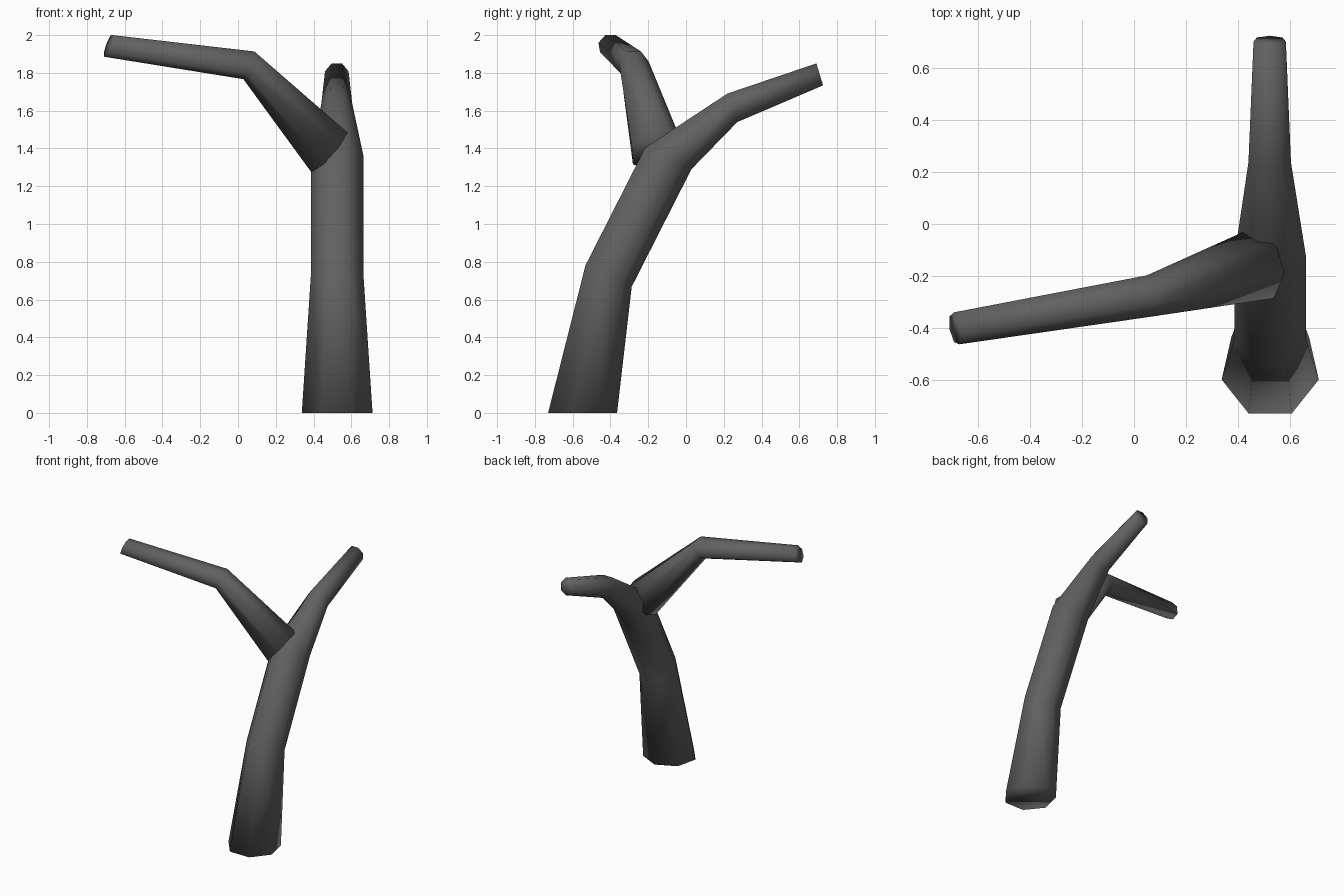
import bpy, bmesh, math
from mathutils import Vector

if "Cube" in bpy.data.objects:
    bpy.data.objects.remove(bpy.data.objects["Cube"])

bark = bpy.data.materials.new("dark_grey_bark")
bark.diffuse_color = (0.12, 0.12, 0.12, 1)
bark.use_nodes = True
bark.node_tree.nodes["Principled BSDF"].inputs["Base Color"].default_value = bark.diffuse_color

SIDES = 7


def limb(name, rings):
    """Tapered seven-sided tube. Ring: centre, radius, azimuth and elevation of its axis in degrees."""
    bm = bmesh.new()
    loops = []
    for centre, r, az, el in rings:
        a, e = math.radians(az), math.radians(el)
        side = Vector((-math.sin(a), math.cos(a), 0))
        # "up" points to the flat upper face of the limb
        up = Vector((-math.sin(e) * math.cos(a), -math.sin(e) * math.sin(a), math.cos(e)))
        loop = []
        for k in range(SIDES):
            t = math.pi * (2 * k + 1) / SIDES
            loop.append(bm.verts.new(Vector(centre) + r * (math.cos(t) * up + math.sin(t) * side)))
        loops.append(loop)
    for lo, hi in zip(loops, loops[1:]):
        for k in range(SIDES):
            n = (k + 1) % SIDES
            bm.faces.new((lo[k], lo[n], hi[n], hi[k]))
    bm.faces.new(loops[0])
    bm.faces.new(loops[-1])
    bmesh.ops.recalc_face_normals(bm, faces=bm.faces[:])
    for f in bm.faces:
        f.smooth = True
    me = bpy.data.meshes.new(name)
    bm.to_mesh(me)
    bm.free()
    me.materials.append(bark)
    ob = bpy.data.objects.new(name, me)
    bpy.context.collection.objects.link(ob)
    return ob


# trunk, leaning back and thinning into the rear branch
limb("trunk", [
    ((0.525, -0.557, 0.0), 0.192, 90, 90),
    ((0.525, -0.416, 0.728), 0.142, 90, 65),
    ((0.525, -0.100, 1.350), 0.142, 90, 65),
    ((0.523, 0.244, 1.619), 0.084, 90, 19),
    ((0.523, 0.707, 1.795), 0.064, 90, 17),
])

# side branch reaching to the left
limb("side_branch", [
    ((0.480, -0.155, 1.385), 0.146, 195.5, 41),
    ((0.056, -0.278, 1.844), 0.082, 189.5, 20),
    ((-0.689, -0.403, 1.946), 0.064, 189.5, 20),
])
